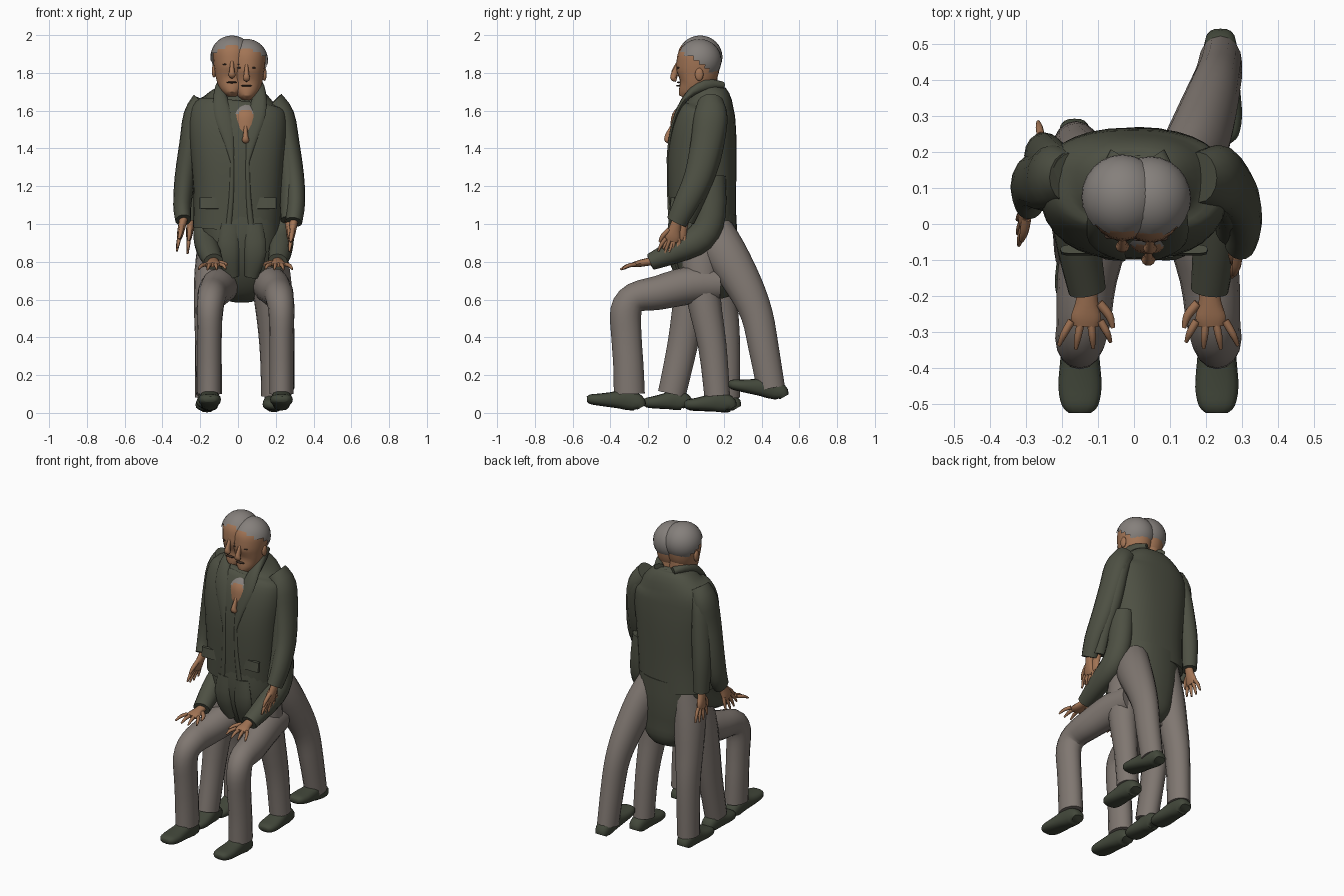
import bpy, bmesh, math
from mathutils import Vector

def mat(name, c):
    m = bpy.data.materials.new(name)
    m.diffuse_color = (*c, 1)
    return m

OLIVE = mat("olive coat", (0.075, 0.080, 0.056))
GREY = mat("taupe trousers", (0.215, 0.185, 0.165))
SKIN = mat("skin", (0.36, 0.175, 0.09))
HAIR = mat("grey hair", (0.235, 0.215, 0.20))
SHOE = mat("dark green shoe", (0.055, 0.064, 0.043))
DARK = mat("dark line", (0.05, 0.03, 0.02))

def finish(name, bm, m):
    bmesh.ops.recalc_face_normals(bm, faces=bm.faces)
    me = bpy.data.meshes.new(name)
    bm.to_mesh(me)
    bm.free()
    me.materials.append(m)
    ob = bpy.data.objects.new(name, me)
    bpy.context.collection.objects.link(ob)
    bpy.ops.object.select_all(action='DESELECT')
    ob.select_set(True)
    bpy.context.view_layer.objects.active = ob
    bpy.ops.object.shade_smooth_by_angle(angle=math.radians(50))
    return ob

def loft(name, pts, m, n=16, p=2.0, steps=3):
    """Smooth tube through points (x, y, z, half width, half depth)."""
    k = [Vector(q) for q in pts]
    k = [k[0]] + k + [k[-1]]
    path = []
    for i in range(1, len(k) - 2):
        a, b, c, d = k[i - 1:i + 3]
        for s in range(steps):
            t = s / steps
            path.append(0.5 * (2 * b + (c - a) * t + (2 * a - 5 * b + 4 * c - d) * t * t
                               + (3 * b - a - 3 * c + d) * t ** 3))
    path.append(k[-1])
    bm = bmesh.new()
    rings = []
    for i, q in enumerate(path):
        t = (Vector(path[min(i + 1, len(path) - 1)][:3]) - Vector(path[max(i - 1, 0)][:3])).normalized()
        u = (Vector((1, 0, 0)) - t * t.x).normalized()
        v = t.cross(u)
        ring = []
        for j in range(n):
            a = 2 * math.pi * j / n
            c, s = math.cos(a), math.sin(a)
            c = math.copysign(abs(c) ** (2 / p), c)
            s = math.copysign(abs(s) ** (2 / p), s)
            ring.append(bm.verts.new(Vector(q[:3]) + u * max(q[3], .002) * c + v * max(q[4], .002) * s))
        rings.append(ring)
    for r, s in zip(rings, rings[1:]):
        for j in range(n):
            bm.faces.new((r[j], r[(j + 1) % n], s[(j + 1) % n], s[j]))
    bm.faces.new(rings[0])
    bm.faces.new(rings[-1])
    return finish(name, bm, m)

def ball(name, c, r, m, keep=None):
    bm = bmesh.new()
    bmesh.ops.create_uvsphere(bm, u_segments=24, v_segments=16, radius=1)
    for v in bm.verts:
        v.co = Vector(c) + Vector(v.co[i] * r[i] for i in range(3))
    if keep:
        bmesh.ops.delete(bm, geom=[f for f in bm.faces if not keep(f.calc_center_median())], context='FACES')
    return finish(name, bm, m)

def head(tag, x, dy, dz):
    rows = [(1.685, -.005, .028, .03), (1.71, .01, .055, .05), (1.75, .04, .078, .083),
            (1.80, .06, .09, .108), (1.86, .068, .099, .114), (1.92, .072, .098, .108),
            (1.965, .075, .07, .075), (1.985, .075, .03, .03)]
    loft(tag + "_face", [(x, y + dy, z + dz, a, b) for z, y, a, b in rows], SKIN, 20)
    loft(tag + "_neck", [(x, .11 + dy, 1.58 + dz, .07, .07), (x, .095 + dy, 1.78 + dz, .065, .07)], SKIN)
    ball(tag + "_hair", (x, .075 + dy, 1.884 + dz), (.114, .118, .114), HAIR,
         lambda c: c.z - dz > max(1.80, 1.885 - (c.y - dy - .075) * 0.75 - .02))
    loft(tag + "_nose", [(x, -.038 + dy, 1.86 + dz, .009, .01), (x, -.058 + dy, 1.81 + dz, .014, .018),
                         (x, -.062 + dy, 1.788 + dz, .02, .015), (x, -.045 + dy, 1.78 + dz, .01, .01)], SKIN, 10)
    ball(tag + "_mouth", (x, -.036 + dy, 1.75 + dz), (.028, .012, .005), DARK)
    for s in (-1, 1):
        ball(tag + "_eye", (x + s * .035, -.034 + dy, 1.845 + dz), (.015, .008, .004), DARK)
        ball(tag + "_ear", (x + s * .095, .075 + dy, 1.81 + dz), (.012, .022, .034), SKIN)

def hand(tag, wrist, d, spread, flat):
    """Palm and five splayed fingers; flat is the thin axis ('x' or 'z')."""
    w, d, sp = Vector(wrist), Vector(d).normalized(), Vector(spread)
    size = lambda a, b: (b, a) if flat == 'x' else (a, b)
    loft(tag + "_palm", [(*(w + d * t), *size(a, b)) for t, a, b in
                         ((-.03, .026, .022), (.02, .032, .02), (.06, .042, .017), (.085, .036, .012))], SKIN, 12)
    droop = Vector((0, 0, -.012))
    for i, (o, l) in enumerate(((-.033, .06), (-.011, .078), (.011, .08), (.033, .07))):
        a = w + d * .07 + sp * o
        b = a + d * l * .55 + sp * o * .5
        c = a + d * l + sp * o * .8 + droop
        loft(f"{tag}_finger_{i}", [(*a, .011, .011), (*b, .010, .010), (*c, .005, .005)], SKIN, 8)
    a = w + d * .02 - sp * .028
    loft(tag + "_thumb", [(*a, .013, .013), (*(a + d * .035 - sp * .025), .012, .012),
                          (*(a + d * .07 - sp * .035), .006, .006)], SKIN, 8)

def shoe(tag, x, hy, hz, ty, tz):
    """Shoe from heel (hy, hz) to toe (ty, tz); z values are sole heights."""
    rows = [(0, .025, .035, .025), (.07, .045, .045, .045), (.3, .055, .05, .055), (.5, .045, .055, .043),
            (.75, .035, .06, .033), (.93, .03, .05, .026), (1, .027, .03, .014)]
    loft(tag + "_shoe", [(x, hy + (ty - hy) * t, hz + (tz - hz) * t + c, a, b) for t, c, a, b in rows],
         SHOE, 16, 2.5)

# Three heads: two standing, one seated and mostly buried in the chest
head("standing_head", -.032, 0, 0)
head("walking_head", .045, -.005, -.018)
head("seated_head", .04, -.037, -.345)

# Upper coat and the lower seated coat with its tail
loft("upper_coat", [(-.01, .09, .97, .23, .175), (0, .085, 1.15, .235, .18), (0, .085, 1.35, .25, .183),
                    (0, .095, 1.5, .262, .172), (0, .112, 1.6, .25, .15), (.005, .12, 1.655, .19, .122),
                    (.01, .11, 1.71, .125, .095), (.01, .11, 1.735, .09, .08)], OLIVE, 32, 2.5)
loft("lower_coat", [(.02, .17, .60, .07, .06), (.02, .155, .65, .135, .11), (.02, .115, .76, .185, .155),
                    (.015, .09, .9, .205, .18), (.01, .09, 1.05, .21, .178)], OLIVE, 28, 2.4)

# Collar, lapels, front edges and pocket flaps
for s in (-1, 1):
    loft("lapel", [(.01 + s * .05, .19, 1.735, .03, .02), (.01 + s * .105, .10, 1.735, .018, .03),
                   (.01 + s * .105, .01, 1.68, .035, .018), (.01 + s * .09, -.05, 1.58, .045, .012),
                   (.01 + s * .06, -.083, 1.45, .03, .01), (.01 + s * .04, -.096, 1.32, .008, .008)], OLIVE, 12)
    loft("front_edge", [(.01 + s * .04, -.093, 1.34, .012, .008), (.01 + s * .045, -.09, 1.15, .014, .01),
                        (.01 + s * .06, -.082, .98, .016, .01)], OLIVE, 10)
    loft("lower_flap", [(.02 + s * .06, -.075, 1.0, .05, .02), (.02 + s * .07, -.075, .85, .06, .025),
                        (.02 + s * .05, -.035, .72, .035, .02)], OLIVE, 12)
    loft("pocket_flap", [(s * .15, -.07, 1.14, .055, .012), (s * .15, -.074, 1.08, .055, .014)], OLIVE, 12, 4)

# Seated legs, shoes, arms and hands, mirrored about x = 0.04
for s, side in ((-1, "left"), (1, "right")):
    x = .04 + s * .19
    loft(f"seated_{side}_leg", [(.04 + s * .11, .17, .68, .09, .09), (.04 + s * .135, .02, .675, .095, .10),
                                (x - s * .02, -.15, .635, .083, .09), (x - s * .01, -.27, .61, .075, .08),
                                (x, -.318, .54, .069, .083), (x, -.315, .4, .064, .08),
                                (x, -.305, .25, .064, .08), (x, -.30, .10, .064, .082)], GREY)
    shoe(f"seated_{side}", x, -.235, .005, -.525, .045)
    loft(f"seated_{side}_sleeve", [(.03 + s * .17, .13, 1.25, .07, .08), (.03 + s * .19, .13, 1.05, .068, .08),
                                   (.03 + s * .20, .08, .93, .066, .078), (.035 + s * .19, -.05, .86, .062, .066),
                                   (.04 + s * .17, -.185, .80, .052, .045)], OLIVE)
    hand(f"seated_{side}_hand", (.04 + s * .17, -.20, .80), (s * .05, -1, -.2), (-s * -1.2, 0, 0), 'z')

# Standing legs
loft("standing_left_leg", [(-.10, .12, .98, .10, .12), (-.13, .15, .8, .095, .105), (-.15, .18, .6, .08, .09),
                           (-.16, .205, .4, .068, .08), (-.165, .21, .08, .062, .075)], GREY)
shoe("standing_left", -.165, .27, .0, -.0, .01)
loft("standing_right_leg", [(.11, .10, .98, .10, .11), (.14, .08, .8, .095, .105), (.165, .095, .6, .08, .09),
                            (.18, .14, .35, .066, .075), (.185, .165, .09, .062, .068)], GREY)
shoe("standing_right", .19, .245, .0, -.01, .015)

# Walking legs: left planted ahead, right trailing behind
loft("walking_left_leg", [(-.10, .10, .95, .10, .11), (-.14, .05, .75, .09, .10), (-.155, .015, .55, .078, .088),
                          (-.16, -.02, .35, .066, .08), (-.16, -.075, .1, .062, .074)], GREY)
shoe("walking_left", -.16, .01, .01, -.225, .025)
loft("walking_right_leg", [(.13, .13, .96, .09, .12), (.17, .21, .84, .09, .115), (.205, .31, .67, .08, .098),
                           (.225, .375, .52, .07, .085), (.235, .41, .35, .065, .08),
                           (.24, .45, .13, .06, .074)], GREY)
shoe("walking_right", .24, .52, .06, .225, .125)

# Hanging arms: shoulder, elbow, cuff
def arm(tag, pts, hand_dir):
    loft(tag + "_sleeve", pts, OLIVE)
    c = Vector(pts[-1][:3])
    hand(tag + "_hand", c + Vector(hand_dir) * .02, hand_dir, (0, 1, 0), 'x')

arm("walking_right", [(.18, .13, 1.64, .07, .07), (.235, .13, 1.57, .065, .09), (.265, .11, 1.43, .06, .085),
                      (.295, .065, 1.25, .055, .075), (.305, .0, 1.11, .05, .065), (.295, -.05, 1.01, .045, .055)],
    (-.15, -.25, -.95))
arm("standing_right", [(.18, .13, 1.62, .07, .07), (.235, .13, 1.55, .06, .09), (.26, .10, 1.35, .06, .085),
                       (.275, .05, 1.18, .055, .07), (.27, -.01, 1.02, .045, .055)], (.05, -.35, -.93))
arm("standing_left", [(-.18, .13, 1.64, .07, .07), (-.225, .13, 1.57, .065, .09), (-.25, .12, 1.43, .06, .085),
                      (-.28, .12, 1.25, .055, .075), (-.295, .10, 1.1, .048, .065), (-.29, .06, 1.02, .042, .055)],
    (-.2, -.4, -.9))
arm("walking_left", [(-.17, .13, 1.64, .07, .07), (-.215, .14, 1.55, .06, .085), (-.235, .165, 1.38, .06, .08),
                     (-.25, .19, 1.2, .055, .065), (-.25, .20, 1.02, .045, .05)], (-.1, .15, -.98))
